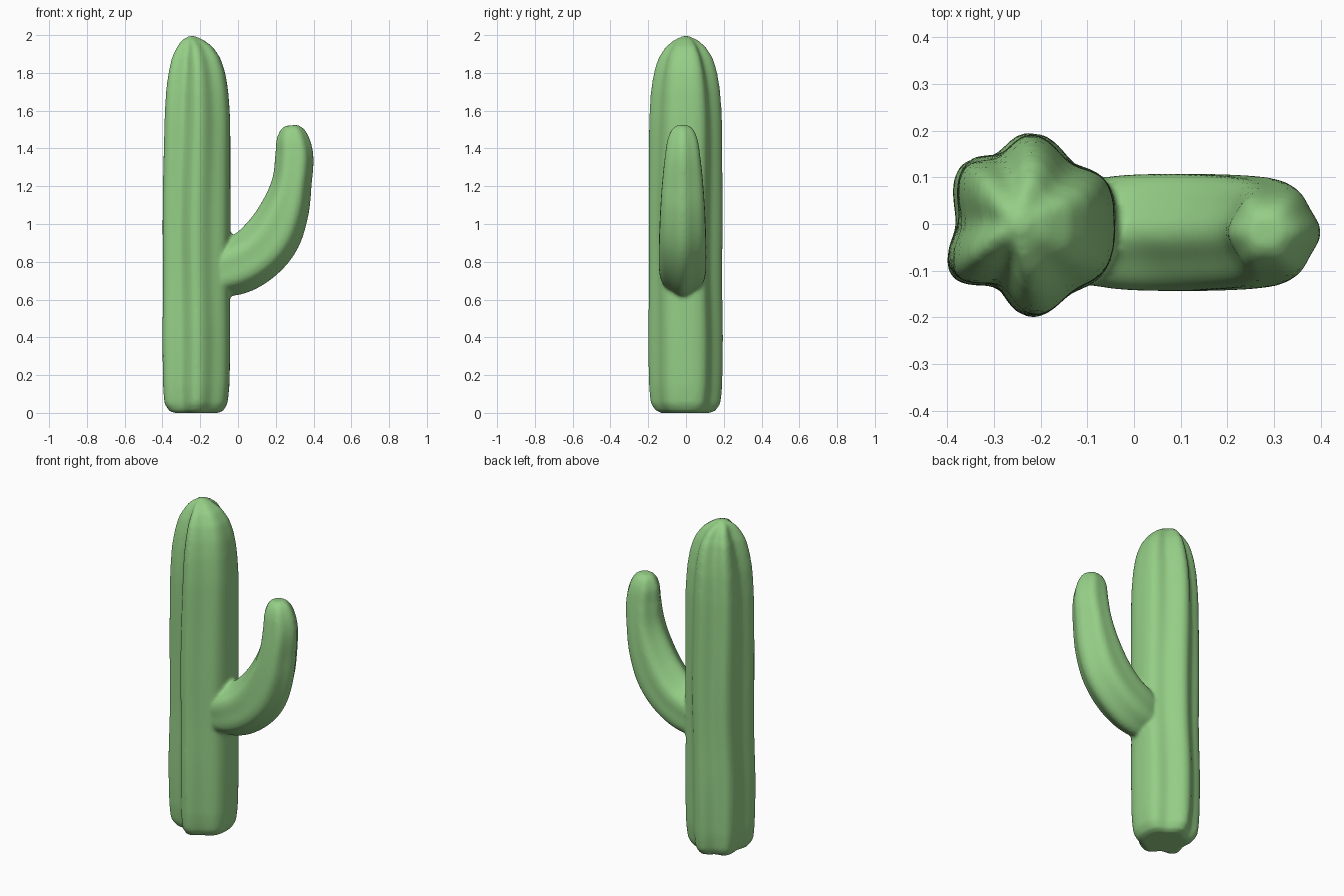
import bpy, bmesh, math
from mathutils import Vector

if "Cube" in bpy.data.objects:
    bpy.data.objects.remove(bpy.data.objects["Cube"])


def interp(table, t, col=1):
    """Smooth Catmull-Rom lookup in a table of rows keyed by the first column."""
    for i in range(len(table) - 1):
        a, b = table[i], table[i + 1]
        if t <= b[0] or i == len(table) - 2:
            p = table[max(i - 1, 0)][col]
            q = table[min(i + 2, len(table) - 1)][col]
            u = (t - a[0]) / (b[0] - a[0])
            m0, m1 = (b[col] - p) / 2, (q - a[col]) / 2
            return ((2*u**3 - 3*u*u + 1) * a[col] + (u**3 - 2*u*u + u) * m0
                    + (3*u*u - 2*u**3) * b[col] + (u**3 - u*u) * m1)


def loft(name, rings):
    """Skin closed rings of points and cap both ends."""
    bm = bmesh.new()
    vs = [[bm.verts.new(p) for p in r] for r in rings]
    n = len(vs[0])
    for a, b in zip(vs, vs[1:]):
        for i in range(n):
            j = (i + 1) % n
            bm.faces.new((a[i], a[j], b[j], b[i]))
    bm.faces.new(list(reversed(vs[0])))
    bm.faces.new(vs[-1])
    bmesh.ops.recalc_face_normals(bm, faces=bm.faces)
    me = bpy.data.meshes.new(name)
    bm.to_mesh(me)
    bm.free()
    ob = bpy.data.objects.new(name, me)
    bpy.context.collection.objects.link(ob)
    return ob


# Trunk: star-like cross-section of ribs (angle, radius)
ribs = [(-35, .186), (0, .178), (30, .184), (57, .158), (90, .196), (116, .168),
        (139, .196), (178, .162), (211, .204), (239, .156), (268, .200),
        (298, .172), (325, .186), (360, .178), (390, .184)]
# Height, width, centre x, rib depth
trunk = [(0, .66, -.22, 1), (.012, .80, -.22, 1), (.05, .92, -.22, 1.1),
         (.15, .98, -.22, 1), (.4, 1, -.22, 1), (.7, .98, -.217, 1),
         (1.0, .99, -.216, 1), (1.3, .985, -.216, 1), (1.55, .965, -.214, 1.1),
         (1.7, .91, -.214, 1.2), (1.8, .82, -.214, 1.35), (1.88, .69, -.218, 1.5),
         (1.94, .50, -.225, 1.6), (1.975, .30, -.238, 1.5), (2.0, .06, -.245, 1)]
rings = []
for k in range(len(trunk) - 1):
    for s in range(6):
        z = trunk[k][0] + (trunk[k + 1][0] - trunk[k][0]) * s / 6
        w, cx, depth = (interp(trunk, z, c) for c in (1, 2, 3))
        ring = []
        for i in range(120):
            d = i * 3
            a = math.radians(d + 2 * math.sin(z * 5))
            r = (.18 + (interp(ribs, d) - .18) * depth) * w
            ring.append((cx + r * math.cos(a), r * math.sin(a), z))
        rings.append(ring)
cactus = loft("cactus", rings)

# Arm: parameter, centre x, centre z, half thickness, half width
arm = [(0, -.17, .72, .11, .10), (1, -.03, .77, .15, .125), (2, .09, .835, .152, .13),
       (3, .185, .94, .148, .128), (4, .25, 1.08, .127, .122), (5, .285, 1.22, .105, .112),
       (6, .298, 1.35, .101, .098), (7, .29, 1.445, .088, .082),
       (7.6, .284, 1.50, .062, .058), (8, .282, 1.522, .035, .03)]
rings = []
for k in range(57):
    t = k / 7
    t = min(t, 8)
    x, z, th, wd = (interp(arm, t, c) for c in (1, 2, 3, 4))
    e = .05
    t0, t1 = max(t - e, 0), min(t + e, 8)
    tan = Vector((interp(arm, t1, 1) - interp(arm, t0, 1), 0,
                  interp(arm, t1, 2) - interp(arm, t0, 2))).normalized()
    out = Vector((tan.z, 0, -tan.x))
    ring = []
    for i in range(60):
        a = math.tau * i / 60
        r = 1 + .045 * math.cos(6 * a)
        ring.append(Vector((x, -.018, z)) + out * th * .97 * r * math.cos(a)
                    + Vector((0, 1, 0)) * wd * r * math.sin(a))
    rings.append(ring)
arm_part = loft("arm", rings)

# Fuse trunk and arm into one soft skin
bpy.ops.object.select_all(action='DESELECT')
arm_part.select_set(True)
cactus.select_set(True)
bpy.context.view_layer.objects.active = cactus
bpy.ops.object.join()
remesh = cactus.modifiers.new("fuse", 'REMESH')
remesh.mode = 'VOXEL'
remesh.voxel_size = .011
remesh.use_smooth_shade = True
soft = cactus.modifiers.new("soften", 'SMOOTH')
soft.factor = .5
soft.iterations = 4

green = bpy.data.materials.new("cactus_green")
green.diffuse_color = (.30, .62, .24, 1)
green.use_nodes = True
green.node_tree.nodes["Principled BSDF"].inputs["Base Color"].default_value = green.diffuse_color
cactus.data.materials.clear()
cactus.data.materials.append(green)
for p in cactus.data.polygons:
    p.use_smooth = True
